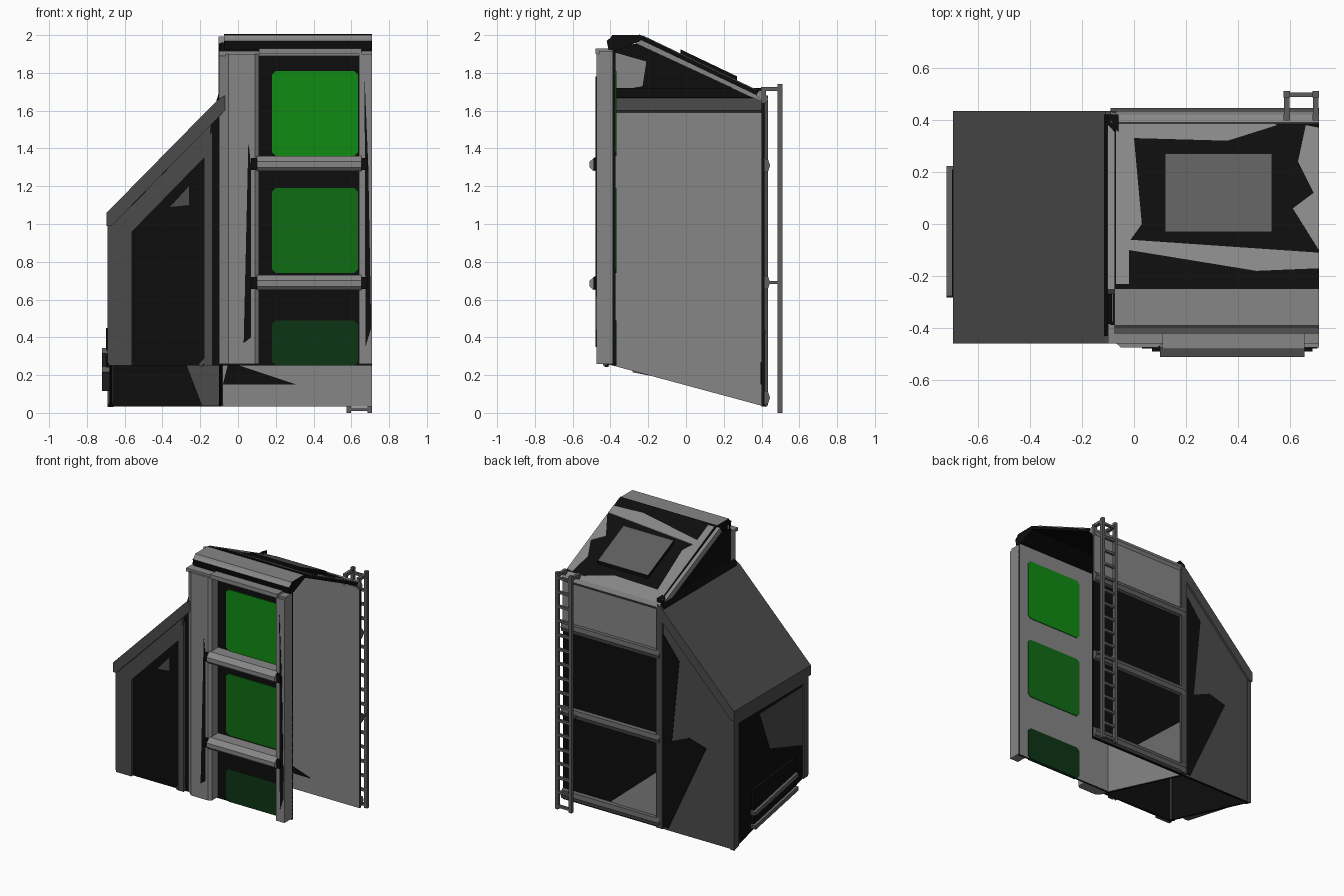
import bpy, bmesh
from mathutils import Vector

old = bpy.data.objects.get("Cube")
if old:
    bpy.data.objects.remove(old)


def material(name, r, g, b):
    m = bpy.data.materials.new(name)
    m.use_nodes = True
    m.diffuse_color = (r, g, b, 1)
    m.node_tree.nodes["Principled BSDF"].inputs["Base Color"].default_value = (r, g, b, 1)
    return m


LIGHT = material("light grey", .24, .24, .24)
MID = material("mid grey", .11, .11, .11)
DARK = material("dark grey", .07, .07, .07)
BLACK = material("black", .004, .004, .004)
GREENS = [material("bright green", .005, .26, .006),
          material("medium green", .005, .15, .007),
          material("deep green", .004, .035, .007)]


def finish(name, bm, mats, rule=None):
    bmesh.ops.recalc_face_normals(bm, faces=bm.faces)
    bm.normal_update()
    if rule:
        for f in bm.faces:
            f.material_index = 1 if rule(f.normal) else 0
    mesh = bpy.data.meshes.new(name)
    bm.to_mesh(mesh)
    bm.free()
    for m in mats:
        mesh.materials.append(m)
    ob = bpy.data.objects.new(name, mesh)
    bpy.context.collection.objects.link(ob)
    return ob


def prism(name, pts, axis, a, b, *mats, rule=None, shape=None):
    """Extrude a profile along an axis from a to b; shape may move each point."""
    place = {"x": lambda u, v, w: (w, u, v),
             "y": lambda u, v, w: (u, w, v),
             "z": lambda u, v, w: (u, v, w)}[axis]
    bm = bmesh.new()
    rings = [[bm.verts.new(place(u, v, w)) for u, v in pts] for w in (a, b)]
    for r in rings:
        bm.faces.new(r)
    for i in range(len(pts)):
        j = (i + 1) % len(pts)
        bm.faces.new((rings[0][i], rings[0][j], rings[1][j], rings[1][i]))
    if shape:
        for v in bm.verts:
            v.co.z += shape(v.co.y)
    return finish(name, bm, mats, rule)


def rect(u0, u1, v0, v1):
    return [(u0, v0), (u1, v0), (u1, v1), (u0, v1)]


def bar(name, p, q, w, h, mat):
    """Square bar from p to q."""
    p, q = Vector(p), Vector(q)
    d = q - p
    bm = bmesh.new()
    bmesh.ops.create_cube(bm, size=1)
    bmesh.ops.scale(bm, vec=(w, h, d.length), verts=bm.verts)
    bm.transform(d.to_track_quat("Z", "Y").to_matrix().to_4x4())
    bmesh.ops.translate(bm, vec=(p + q) / 2, verts=bm.verts)
    return finish(name, bm, [mat])


def floor_z(y):
    return .25 - .27 * (y + .385)


def roof_z(y):
    return 2 - .477 * (y + .24)


END = .71

# Tower front wall, window panes and recessed surround
prism("front_wall", rect(-.09, END, .25, 1.96), "y", -.388, -.374, BLACK, LIGHT,
      rule=lambda n: n.y > .5)
for i, (z0, z1) in enumerate([(1.36, 1.81), (.74, 1.19), (.25, .49)]):
    c = .02
    prism(f"window_{i}", [(.18 + c, z0), (.635 - c, z0), (.635, z0 + c), (.635, z1 - c),
                          (.635 - c, z1), (.18 + c, z1), (.18, z1 - c), (.18, z0 + c)],
          "y", -.394, -.368, GREENS[i])

# Front pillars, with dark inlays
prism("left_pillar", [(-.1, -.38), (-.1, -.43), (-.05, -.475), (.09, -.475),
                      (.11, -.46), (.11, -.38)], "z", .26, 1.9, LIGHT)
prism("right_pillar", rect(.64, END, -.475, -.38), "z", .26, 1.9, LIGHT)
prism("left_inlay", [(.03, .37), (.07, .4), (.07, 1.3), (.055, 1.44)], "y", -.478, -.472, BLACK)
prism("right_inlay", [(.675, .35), (.705, .45), (.69, 1.3), (.67, 1.78)], "y", -.478, -.472, BLACK)

# Ledges across the front
for i, z in enumerate((.69, 1.32)):
    prism(f"ledge_{i}", [(-.385, z - .04), (-.49, z - .04), (-.51, z - .02), (-.51, z + .01),
                         (-.475, z + .04), (-.385, z + .04)], "x", .1, .655, LIGHT)
    for x0 in (.07, .655):
        prism(f"ledge_end_{i}", rect(-.49, -.4, z - .035, z + .03), "x", x0, x0 + .03, BLACK)
prism("header", rect(-.48, -.38, 1.9, 1.93), "x", .11, .655, LIGHT)
prism("front_cornice", rect(-.46, -.38, 1.89, 1.915), "x", -.1, END, LIGHT)
prism("roof_cap", [(-.41, 1.92), (-.42, 1.97), (-.4, 1.985), (-.39, 2), (-.24, 2), (-.24, 1.97),
                   (-.36, 1.92)], "x", -.075, END, BLACK, LIGHT, rule=lambda n: n.z > .3)

# Tower side wall with its lighter inner lining
prism("side_wall", [(-.385, floor_z(-.385)), (.41, floor_z(.41)), (.41, 1.66), (-.24, 1.96),
                    (-.385, 1.93)], "x", -.1, -.085, BLACK)
prism("side_lining", [(-.385, floor_z(-.385)), (.41, floor_z(.41)), (.41, 1.69), (-.385, 1.69)],
      "x", -.085, -.08, LIGHT)
prism("lining_patch", [(-.385, 1.7), (-.23, 1.73), (-.21, 1.86), (-.385, 1.91)],
      "x", -.085, -.08, LIGHT)

# Tower back wall: dark outside, light inside
prism("back_wall", rect(-.09, END, .035, 1.69), "y", .4, .415, BLACK, LIGHT,
      rule=lambda n: n.y < -.5)
prism("back_upper_band", rect(-.08, END, 1.34, 1.69), "y", .413, .419, LIGHT)
prism("back_light_patch", [(-.07, .1), (.32, .12), (-.07, .45)], "y", .413, .419, LIGHT)
prism("inner_dark_patch", [(-.08, .15), (.31, .15), (-.05, .27)], "y", .394, .401, BLACK)
prism("back_corner_post", rect(-.11, -.06, .4, .435), "z", .04, 1.66, DARK)
for i, z in enumerate((.08, .69, 1.31)):
    prism(f"back_rail_{i}", [(.41, z - .04), (.435, z - .03), (.445, z), (.435, z + .03),
                             (.41, z + .04)], "x", -.09, END, MID)
prism("back_eave", [(.37, 1.68), (.42, 1.64), (.435, 1.66), (.42, 1.69), (.39, 1.71)],
      "x", -.09, END, LIGHT)

# Sloped tower roof with light panels and a skylight
prism("roof", rect(-.075, END, -.25, .41), "z", -.025, 0, BLACK, shape=roof_z)
for name, pts in {
    "roof_left_panel": [(-.07, .41), (.5, .41), (.55, .38), (.36, .32), (0, .33), (.03, 0),
                        (-.02, -.07), (-.02, -.23), (-.07, -.23)],
    "roof_right_panel": [(END, .37), (.66, .38), (.63, .24), (.69, .12), (.61, .06), (END, -.1)],
    "roof_band": [(-.02, -.06), (END, -.11), (END, -.17), (.47, -.18), (-.02, -.1)],
}.items():
    prism(name, pts, "z", -.002, .004, LIGHT, shape=roof_z)
prism("skylight", rect(.12, .53, -.03, .27), "z", -.005, .025, BLACK, MID,
      rule=lambda n: n.z > .3, shape=roof_z)
bar("roof_side_trim", (-.08, -.26, 1.975), (-.08, .41, 1.665), .045, .04, LIGHT)

# Annex shell, open underneath
front = [(-.68, .25), (-.09, .25), (-.09, 1.62), (-.68, 1.0)]
back = [(-.68, .035), (-.09, .035), (-.09, 1.62), (-.68, 1.0)]
prism("annex_front_wall", front, "y", -.42, -.405, BLACK)
prism("annex_back_wall", back, "y", .4, .42, BLACK, DARK, rule=lambda n: n.y > .5)
prism("annex_back_dark_patch", [(-.11, 1.47), (-.24, 1.3), (-.18, .7), (-.32, .76), (-.46, .72),
                                (-.15, .05), (-.11, .05)], "y", .418, .424, BLACK)
prism("annex_inner_patch", [(-.27, .25), (-.1, .25), (-.1, .04), (-.19, .04)],
      "y", .394, .401, DARK)
prism("annex_end_wall", [(-.41, floor_z(-.41)), (.41, floor_z(.41)), (.41, 1.02), (-.41, 1.02)],
      "x", -.68, -.665, BLACK)
prism("annex_end_patch", [(.12, .92), (-.38, .93), (-.38, .5), (0, .62)], "x", -.683, -.677, DARK)

# Annex frames
prism("annex_front_post", [(-.685, .25), (-.56, .25), (-.56, 1.1), (-.685, 1.0)],
      "y", -.44, -.415, DARK)
prism("annex_sloped_frame", [(-.56, .96), (-.16, 1.37), (-.14, 1.53), (-.56, 1.1)],
      "y", -.44, -.415, DARK)
prism("annex_inner_post", [(-.18, .25), (-.135, .25), (-.135, 1.5), (-.18, 1.4)],
      "y", -.44, -.415, DARK)
prism("annex_panel_patch", [(-.36, 1.09), (-.26, 1.1), (-.26, 1.2)], "y", -.424, -.418, DARK)
for y0 in (-.44, .37):
    prism("annex_end_post", [(y0, floor_z(y0)), (y0 + .055, floor_z(y0 + .055)),
                             (y0 + .055, 1.0), (y0, 1.0)], "x", -.69, -.66, DARK)
prism("annex_end_top", rect(-.42, .41, .95, 1.02), "x", -.69, -.66, DARK)
bar("annex_foot_brace", (-.2, -.42, .25), (-.14, -.43, .32), .02, .02, DARK)

# Annex roof slab
prism("annex_roof", [(-.695, .99), (-.67, .99), (-.07, 1.6), (-.07, 1.68), (-.11, 1.655),
                     (-.695, 1.06)], "y", -.46, .435, DARK)
prism("annex_roof_flashing", [(-.115, 1.65), (-.06, 1.67), (-.06, 1.72), (-.1, 1.7)],
      "y", -.43, .42, BLACK)

# Vent on the annex end
prism("vent_box", [(.21, .13), (-.28, .24), (-.28, .45), (.21, .4)], "x", -.7, -.67, BLACK)
for i in range(2):
    z = .13 + i * .1
    bar(f"vent_slat_{i}", (-.7, .22, z), (-.7, -.28, z + .1), .04, .03, MID)

# Ladder at the back corner
RAILS = (.587, .698)
for x in RAILS:
    prism("ladder_rail", rect(x - .012, x + .012, .485, .51), "z", 0, 1.74, MID)
    bar("ladder_top_arm", (x, .4, 1.715), (x, .5, 1.715), .022, .022, MID)
    bar("ladder_mid_arm", (x, .41, .69), (x, .5, .69), .015, .015, MID)
    bar("ladder_top_foot", (x, .41, 1.64), (x, .41, 1.725), .025, .025, MID)
for i in range(17):
    z = .02 + i * .105
    bar("ladder_rung", (RAILS[0], .497, z), (RAILS[1], .497, z), .018, .018, MID)
